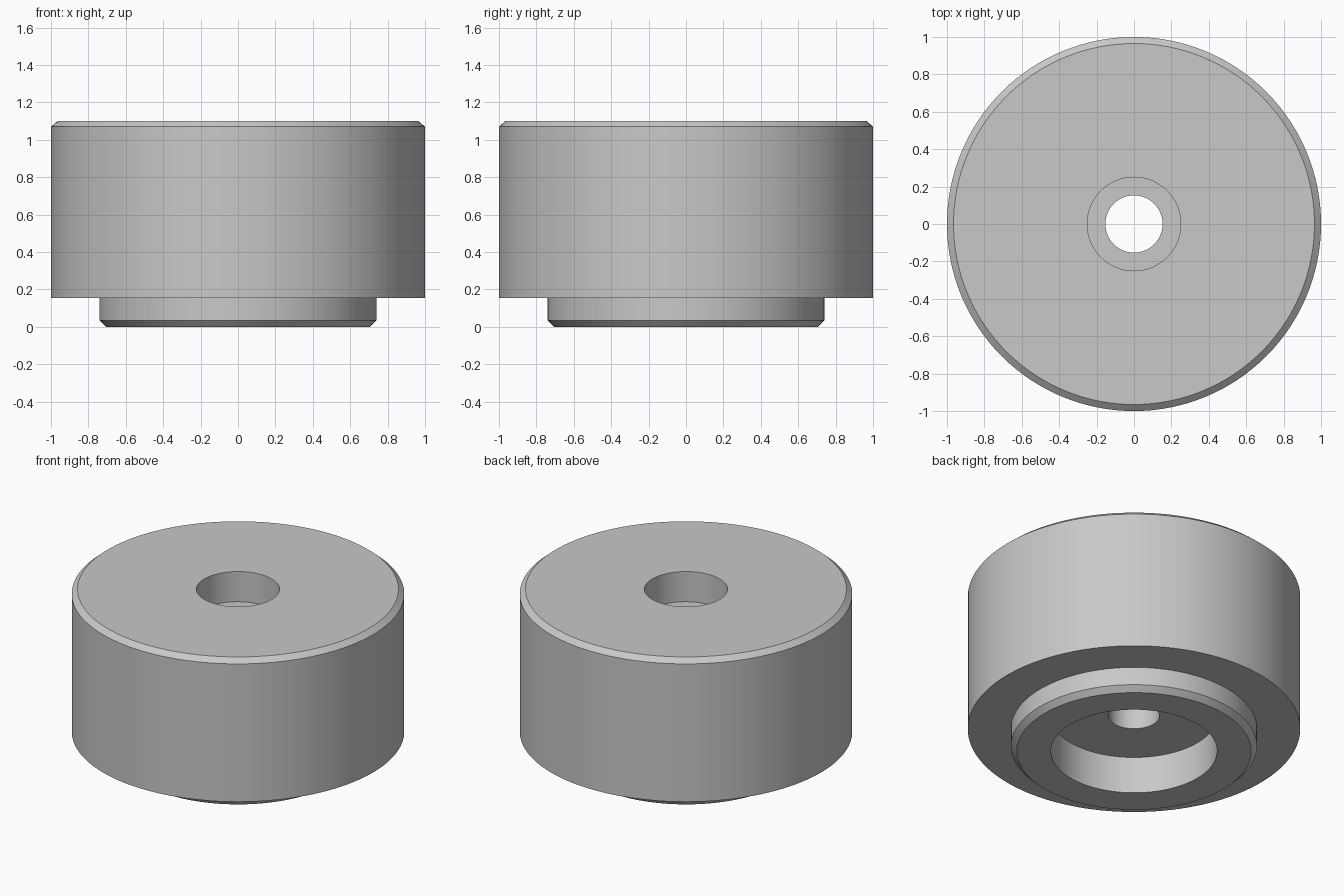
import bpy, bmesh, math

SEGMENTS = 128

cube = bpy.data.objects.get("Cube")
if cube:
    bpy.data.objects.remove(cube, do_unlink=True)

# Plain machined grey
grey = bpy.data.materials.new("machined_grey")
grey.use_nodes = True
colour = (0.58, 0.58, 0.58, 1)
grey.diffuse_color = colour
grey.node_tree.nodes["Principled BSDF"].inputs["Base Color"].default_value = colour


def lathe(name, profile):
    """Revolve a closed (radius, height) outline around the z axis."""
    bm = bmesh.new()
    rings = []
    for r, z in profile:
        ring = []
        for i in range(SEGMENTS):
            a = math.tau * i / SEGMENTS
            ring.append(bm.verts.new((r * math.cos(a), r * math.sin(a), z)))
        rings.append(ring)
    for k, lower in enumerate(rings):
        upper = rings[(k + 1) % len(rings)]
        for i in range(SEGMENTS):
            j = (i + 1) % SEGMENTS
            bm.faces.new((lower[i], lower[j], upper[j], upper[i]))
    bmesh.ops.recalc_face_normals(bm, faces=bm.faces)
    mesh = bpy.data.meshes.new(name)
    bm.to_mesh(mesh)
    bm.free()
    obj = bpy.data.objects.new(name, mesh)
    bpy.context.collection.objects.link(obj)
    return obj


# Stepped round body: boss, main drum, counterbore, through hole, lower recess
body = lathe("stepped_body", [
    (0.5, 0), (0.705, 0), (0.74, 0.035), (0.74, 0.155),
    (1, 0.155), (1, 1.07), (0.965, 1.1),
    (0.25, 1.1), (0.25, 0.9), (0.153, 0.9),
    (0.153, 0.245), (0.5, 0.245),
])
body.data.materials.append(grey)

# Blind pin hole in the recess floor
bpy.ops.mesh.primitive_cylinder_add(
    vertices=32, radius=0.06, depth=0.4, location=(0.31, 0, 0.3))
cutter = bpy.context.object
cutter.name = "pin_hole_cutter"
cutter.hide_render = True
cutter.data.materials.append(grey)

cut = body.modifiers.new("pin_hole", 'BOOLEAN')
cut.operation = 'DIFFERENCE'
cut.solver = 'EXACT'
cut.object = cutter

bpy.ops.object.select_all(action='DESELECT')
body.select_set(True)
bpy.context.view_layer.objects.active = body
bpy.ops.object.modifier_apply(modifier=cut.name)
bpy.data.objects.remove(cutter, do_unlink=True)
bpy.ops.object.shade_smooth_by_angle(angle=math.radians(30))
